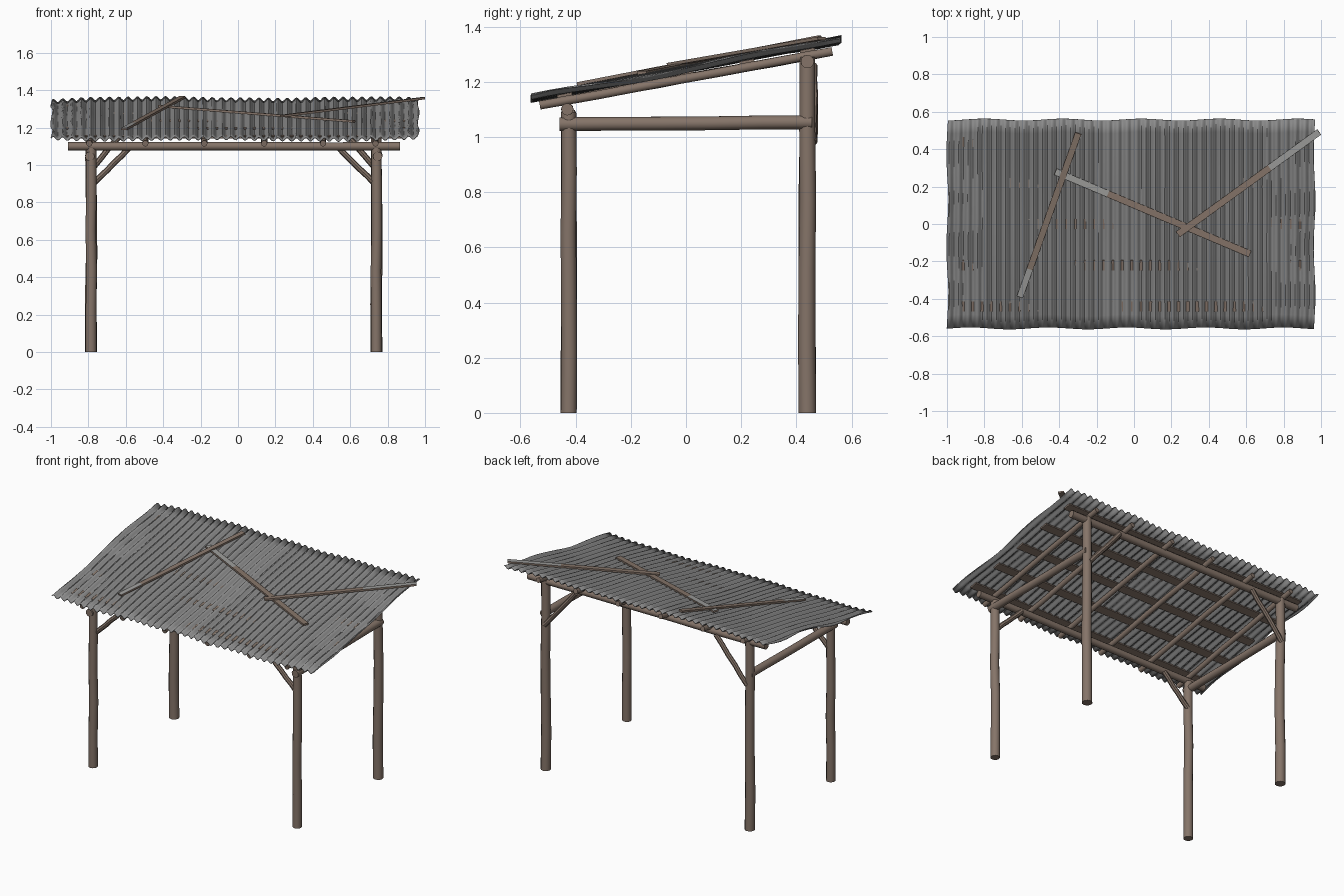
import bpy, bmesh, math, random
from mathutils import Vector

random.seed(4)
cube = bpy.data.objects.get("Cube")
if cube:
    bpy.data.objects.remove(cube, do_unlink=True)


def material(name, rgb):
    m = bpy.data.materials.new(name)
    m.use_nodes = True
    m.diffuse_color = (*rgb, 1)
    m.node_tree.nodes["Principled BSDF"].inputs["Base Color"].default_value = (*rgb, 1)
    return m


WOOD = material("brown wood", (0.235, 0.175, 0.14))
METAL = material("grey metal", (0.26, 0.26, 0.26))
WORN = material("weathered wood", (0.33, 0.33, 0.32))


def finish(name, bm, mats, smooth=True):
    bmesh.ops.recalc_face_normals(bm, faces=bm.faces)
    mesh = bpy.data.meshes.new(name)
    bm.to_mesh(mesh)
    bm.free()
    ob = bpy.data.objects.new(name, mesh)
    bpy.context.collection.objects.link(ob)
    for m in mats:
        mesh.materials.append(m)
    if smooth:
        bpy.ops.object.select_all(action='DESELECT')
        ob.select_set(True)
        bpy.context.view_layer.objects.active = ob
        bpy.ops.object.shade_smooth_by_angle(angle=math.radians(40))
    return ob


def axes(a, b):
    d = (b - a).normalized()
    side = d.cross(Vector((0, 0, 1)))
    side = side.normalized() if side.length > 0.01 else Vector((1, 0, 0))
    return side, side.cross(d)


def log(name, a, b, r, taper=1.0, sides=12, rings=6, wobble=0.003):
    """A round pole, slightly crooked, between two points."""
    a, b = Vector(a), Vector(b)
    u, v = axes(a, b)
    bm = bmesh.new()
    loops = []
    for i in range(rings):
        t = i / (rings - 1)
        w = 0 if i in (0, rings - 1) else wobble
        c = a.lerp(b, t) + u * random.uniform(-w, w) + v * random.uniform(-w, w)
        rad = r * (1 + (taper - 1) * t)
        ang = [math.tau * k / sides for k in range(sides)]
        loops.append([bm.verts.new(c + rad * (u * math.cos(q) + v * math.sin(q))) for q in ang])
    for lo, hi in zip(loops, loops[1:]):
        for k in range(sides):
            n = (k + 1) % sides
            bm.faces.new((lo[k], lo[n], hi[n], hi[k]))
    bm.faces.new(loops[0])
    bm.faces.new(loops[-1])
    return finish(name, bm, [WOOD])


def plank(name, a, b, width, thick, worn=None):
    """A flat board; worn is the range along it whose top is weathered."""
    a, b = Vector(a), Vector(b)
    u, v = axes(a, b)
    bm = bmesh.new()
    stops = sorted({0.0, 1.0, *(worn or ())})
    loops = []
    for t in stops:
        c = a.lerp(b, t)
        loops.append([bm.verts.new(c + u * su * width / 2 + v * sv * thick / 2)
                      for su, sv in ((-1, -1), (1, -1), (1, 1), (-1, 1))])
    for i, (lo, hi) in enumerate(zip(loops, loops[1:])):
        for k in range(4):
            n = (k + 1) % 4
            f = bm.faces.new((lo[k], lo[n], hi[n], hi[k]))
            if worn and k == 2 and worn[0] <= stops[i] < worn[1]:
                f.material_index = 1
    bm.faces.new(loops[0])
    bm.faces.new(loops[-1])
    return finish(name, bm, [WOOD, WORN], smooth=False)


FRONT, BACK = -0.425, 0.44
FRONT_Z, BACK_Z = 1.1, 1.273


def rafter_z(y):
    return 1.2125 + 0.184 * y


# Posts, side ties and corner braces
for side, x, inward in (("left", 0.74, -1), ("right", -0.785, 1)):
    log(f"front_post_{side}", (x, FRONT, 0), (x, FRONT, 1.09), 0.029, 0.94)
    log(f"back_post_{side}", (x, BACK, 0), (x, BACK, 1.29), 0.032, 0.88)
    tie_x = x - inward * 0.007
    log(f"side_tie_{side}", (tie_x, -0.458, 1.046), (tie_x, 0.456, 1.053), 0.025, wobble=0.001)
    log(f"front_brace_{side}", (x + inward * 0.01, FRONT + 0.01, 0.9),
        (x + inward * 0.2, FRONT + 0.01, 1.09), 0.016, sides=8)
    log(f"back_brace_{side}", (x + inward * 0.005, BACK + 0.02, 0.98),
        (x + inward * 0.24, BACK + 0.02, 1.26), 0.016, sides=8)

# Long beams carrying the rafters
log("front_beam", (-0.91, FRONT - 0.005, FRONT_Z), (0.865, FRONT - 0.005, FRONT_Z), 0.022, wobble=0.001)
log("back_beam", (-0.91, BACK, BACK_Z), (0.865, BACK, BACK_Z), 0.024, wobble=0.002)

# Rafters
for i, x in enumerate((-0.795, -0.495, -0.18, 0.14, 0.455, 0.735)):
    log(f"rafter_{i + 1}", (x, -0.53, rafter_z(-0.53)), (x, 0.53, rafter_z(0.53)), 0.0165, sides=10, wobble=0.002)

# Battens under the sheet
for i in range(5):
    y = -0.44 + 0.22 * i
    z = rafter_z(y) + 0.02
    batten = plank(f"batten_{i + 1}", (-0.93, 0, 0), (0.9, 0, 0), 0.055, 0.01)
    batten.location = (0, y, z)
    batten.rotation_euler.x = math.atan(0.184)


# Corrugated roof sheet with uneven, lightly bent edges
def roof_z(x, y):
    base = 1.246 + 0.192 * y
    wave = 0.009 * math.sin(math.tau * x / 0.05)
    bend = 0.004 * math.sin(5 * x + 7 * y) + 0.008 * abs(x) ** 8 * math.sin(9 * y)
    return base + wave + bend


bm = bmesh.new()
COLS, ROWS = 316, 16
grid = []
for i in range(COLS + 1):
    col = []
    s = i / COLS
    for j in range(ROWS + 1):
        t = j / ROWS * 2 - 1
        x = -0.997 + 1.962 * s + 0.005 * math.sin(7 * t) * (2 * s - 1) ** 8
        y = t * (0.558 + 0.005 * math.sin(15 * x + t))
        col.append(bm.verts.new((x, y, roof_z(x, y))))
    grid.append(col)
for a, b in zip(grid, grid[1:]):
    for j in range(ROWS):
        bm.faces.new((a[j], b[j], b[j + 1], a[j + 1]))
roof = finish("roof_sheet", bm, [METAL])
solid = roof.modifiers.new("thickness", 'SOLIDIFY')
solid.thickness = 0.004
solid.offset = 0

# Loose boards weighing down the roof
plank("loose_board_1", (-0.61, -0.39, 1.192), (-0.298, 0.485, 1.362), 0.034, 0.012, (0.0, 0.17))
plank("loose_board_2", (-0.42, 0.28, 1.315), (0.62, -0.16, 1.233), 0.036, 0.012, (0.0, 0.27))
plank("loose_board_3", (0.235, -0.055, 1.262), (0.99, 0.492, 1.357), 0.036, 0.012, (0.65, 1.0))
